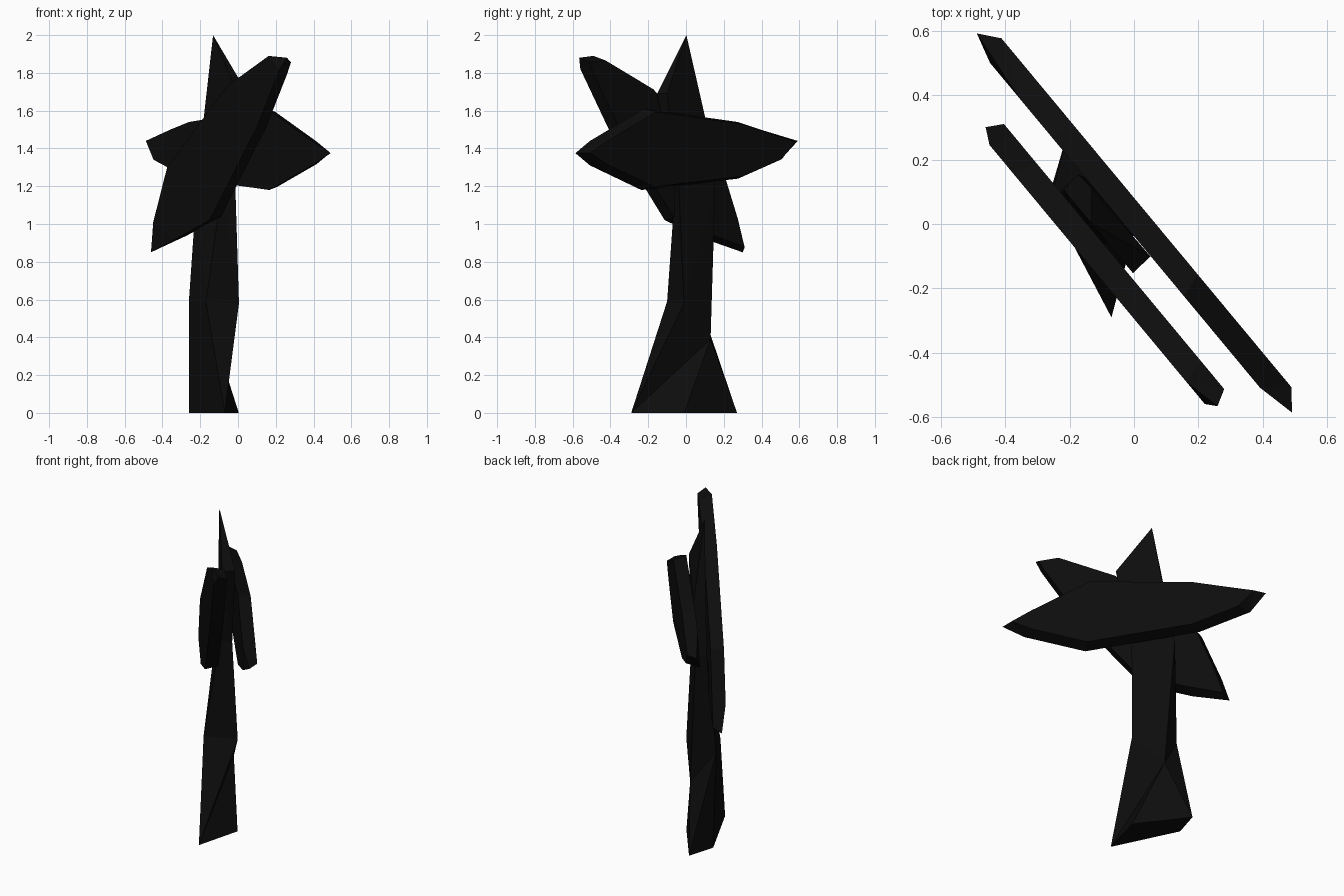
import bpy, bmesh
from mathutils import Vector

if "Cube" in bpy.data.objects:
    bpy.data.objects.remove(bpy.data.objects["Cube"])

# slabs run along U, their thickness runs along N
U = Vector((0.64, -0.77, 0))
N = Vector((0.77, 0.64, 0))

black = bpy.data.materials.new("charred black")
black.diffuse_color = (0.004, 0.004, 0.004, 1)
black.use_nodes = True
black.node_tree.nodes["Principled BSDF"].inputs["Base Color"].default_value = black.diffuse_color
black.roughness = 0.9


def place(u, n, z):
    return U * u + N * n + Vector((0, 0, z))


def make(name, points, faces):
    bm = bmesh.new()
    vs = [bm.verts.new(p) for p in points]
    for f in faces:
        bm.faces.new([vs[i] for i in f])
    bmesh.ops.recalc_face_normals(bm, faces=bm.faces)
    bmesh.ops.triangulate(bm, faces=bm.faces)
    me = bpy.data.meshes.new(name)
    bm.to_mesh(me)
    bm.free()
    me.materials.append(black)
    ob = bpy.data.objects.new(name, me)
    bpy.context.collection.objects.link(ob)
    return ob


def slab(name, outline, n_wide, n_narrow, n_tip, ends, shrink):
    """Flat leaf: wide outline on one side, slightly smaller one on the other."""
    k = len(outline)
    cu = sum(p[0] for p in outline) / k
    cz = sum(p[1] for p in outline) / k
    pts = [place(u, n_tip if i in ends else n_wide, z) for i, (u, z) in enumerate(outline)]
    pts += [place(cu + (u - cu) * shrink, n_narrow, cz + (z - cz) * shrink) for u, z in outline]
    faces = [list(range(k)), list(range(k, 2 * k))]
    faces += [[i, (i + 1) % k, (i + 1) % k + k, i + k] for i in range(k)]
    return make(name, pts, faces)


# level leaf slab on the right/back side
slab("level_leaf_slab",
     [(0.763, 1.375), (0.64, 1.44), (0.27, 1.61), (-0.377, 1.54), (-0.53, 1.50), (-0.766, 1.44),
      (-0.67, 1.34), (-0.377, 1.24), (0.287, 1.18), (0.64, 1.31)],
     -0.024, 0.052, 0.003, {0, 5}, 0.92)

# steep diagonal leaf slab on the left/front side
slab("diagonal_leaf_slab",
     [(0.60, 1.88), (0.48, 1.89), (0.135, 1.73), (-0.36, 1.30), (-0.475, 1.01), (-0.525, 0.85),
      (-0.306, 0.915), (-0.01, 1.02), (0.38, 1.51), (0.57, 1.82)],
     -0.188, -0.112, -0.162, {0, 5}, 0.95)

# trunk: flared base, bent middle, flat top ending in a spike
base = [Vector(p) for p in ((-0.07, -0.29, 0), (0.004, -0.01, 0), (-0.21, 0.27, 0), (-0.26, 0.10, 0))]
mid = [Vector(p) for p in ((-0.17, -0.10, 0.59), (0.005, -0.01, 0.58), (-0.12, 0.13, 0.39), (-0.26, 0.07, 0.59))]
neck = [place(-0.01, -0.10, 1.2), place(0.02, -0.035, 1.2), place(-0.23, -0.035, 1.2), place(-0.22, -0.10, 1.2)]
crown = [place(0.115, -0.10, 1.69), place(0.11, -0.025, 1.69), place(-0.17, -0.03, 1.52), place(-0.165, -0.10, 1.55)]
tip = [place(-0.086, -0.10, 2.0)]
faces = [[0, 1, 2, 3], [0, 1, 6], [1, 2, 6], [0, 6, 5], [0, 5, 4], [0, 4, 3], [3, 4, 7], [2, 3, 7], [2, 7, 6]]
for r in (4, 8):
    for i in range(4):
        j = (i + 1) % 4
        faces.append([r + i, r + j, r + j + 4, r + i + 4])
faces += [[12 + i, 12 + (i + 1) % 4, 16] for i in range(4)]
make("trunk_and_spike", base + mid + neck + crown + tip, faces)
